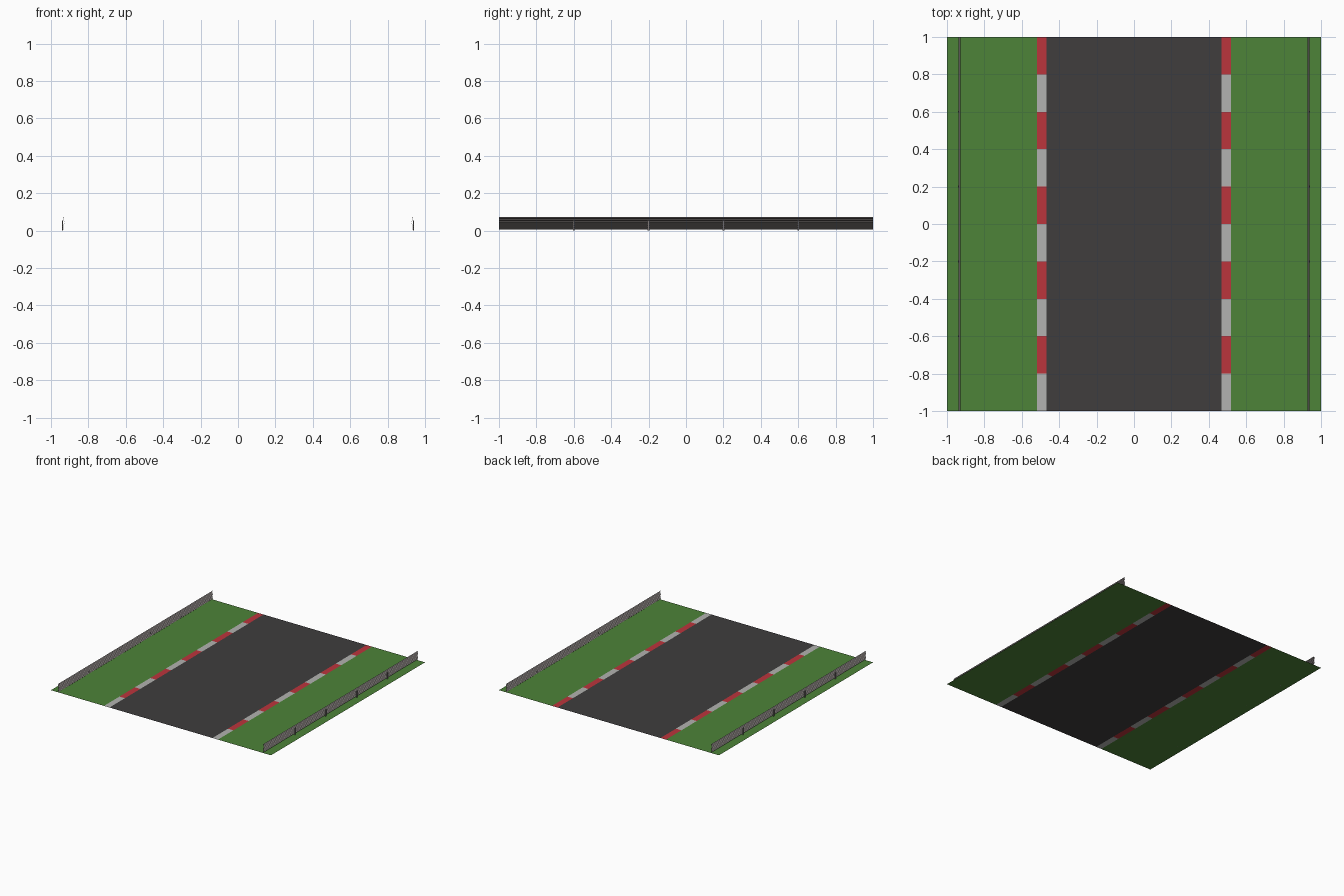
import bpy

if "Cube" in bpy.data.objects:
    bpy.data.objects.remove(bpy.data.objects["Cube"])


def material(name, rgb):
    m = bpy.data.materials.new(name)
    m.diffuse_color = (*rgb, 1)
    m.use_nodes = True
    m.node_tree.nodes["Principled BSDF"].inputs["Base Color"].default_value = m.diffuse_color
    return m


GRASS = material("grass_green", (0.075, 0.23, 0.04))
ASPHALT = material("asphalt", (0.05, 0.047, 0.048))
RED = material("kerb_red", (0.5, 0.035, 0.045))
WHITE = material("kerb_white", (0.45, 0.45, 0.44))
STEEL = material("rail_steel", (0.21, 0.19, 0.185))

ROAD = 0.468      # half width of the asphalt
KERB = 0.518      # outer edge of the kerb
RAIL_X = 0.933    # guard rail centre line


def mesh_object(name, verts, faces, mats):
    me = bpy.data.meshes.new(name)
    me.from_pydata(verts, [], faces)
    for m in mats:
        me.materials.append(m)
    ob = bpy.data.objects.new(name, me)
    bpy.context.collection.objects.link(ob)
    return ob


def strip(name, x0, x1, mats, n=1):
    """Flat strip along y, split into n tiles that cycle through mats."""
    ys = [-1 + 2 * i / n for i in range(n + 1)]
    verts = [(x, y, 0) for y in ys for x in (x0, x1)]
    faces = [(2 * i, 2 * i + 1, 2 * i + 3, 2 * i + 2) for i in range(n)]
    ob = mesh_object(name, verts, faces, mats)
    for i, p in enumerate(ob.data.polygons):
        p.material_index = i % len(mats)
    return ob


def rail(name, side):
    """Stacked corrugated beams: a zigzag profile swept along y."""
    profile = [(0.004 if i % 2 else -0.004, 0.005 + 0.0675 * i / 12)
               for i in range(13)]
    verts = [(side * (RAIL_X + dx), y, z) for dx, z in profile for y in (-1, 1)]
    faces = [(2 * i, 2 * i + 1, 2 * i + 3, 2 * i + 2)[::-side]
             for i in range(len(profile) - 1)]
    ob = mesh_object(name, verts, faces, [STEEL])
    sol = ob.modifiers.new("sheet", 'SOLIDIFY')
    sol.thickness = 0.0015
    sol.offset = 0


def post(name, side, y):
    bpy.ops.mesh.primitive_cube_add(size=1, location=(side * (RAIL_X + 0.005), y, 0.0275))
    ob = bpy.context.object
    ob.name = name
    ob.scale = (0.006, 0.01, 0.055)
    ob.data.materials.append(STEEL)


# Road surface
strip("road", -ROAD, ROAD, [ASPHALT])

# Kerbs, grass verges and guard rails on both sides
for side, label in ((-1, "left"), (1, "right")):
    inner, outer = sorted((side * ROAD, side * KERB))
    strip(label + "_kerb", inner, outer, [WHITE, RED], 10)
    inner, outer = sorted((side * KERB, side * 1.0))
    strip(label + "_grass", inner, outer, [GRASS])
    rail(label + "_guard_rail", side)
    for i, y in enumerate((-0.6, -0.2, 0.2, 0.6)):
        post(f"{label}_rail_post_{i + 1}", side, y)
